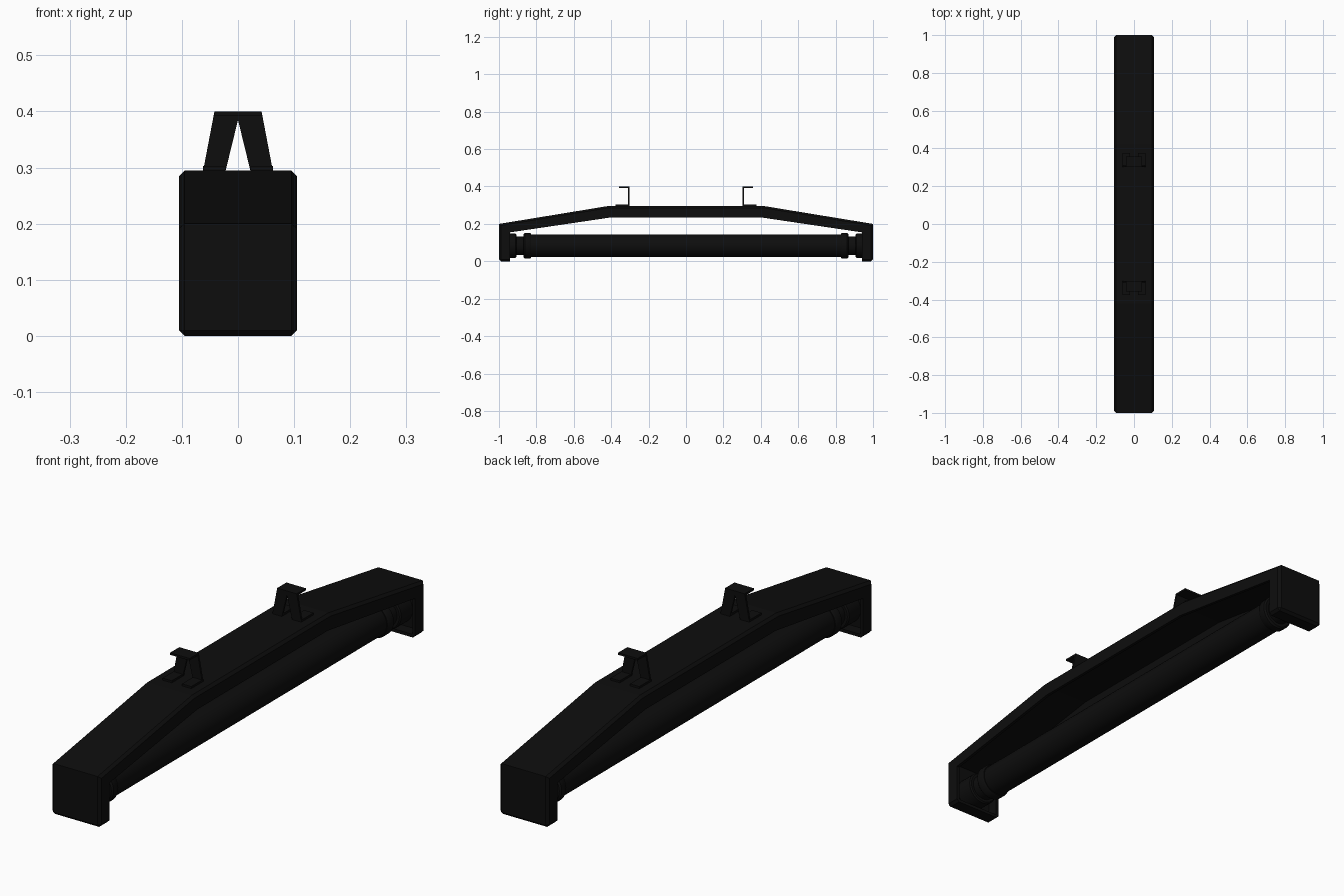
import bpy, bmesh, math
from mathutils import Matrix

cube = bpy.data.objects.get("Cube")
if cube:
    bpy.data.objects.remove(cube, do_unlink=True)

# Single near-black finish
black = bpy.data.materials.new("matte_black")
black.use_nodes = True
colour = (0.004, 0.004, 0.004, 1)
black.diffuse_color = colour
black.node_tree.nodes["Principled BSDF"].inputs["Base Color"].default_value = colour


def finish(name, bm, smooth=False):
    bmesh.ops.recalc_face_normals(bm, faces=bm.faces)
    mesh = bpy.data.meshes.new(name)
    bm.to_mesh(mesh)
    bm.free()
    mesh.materials.append(black)
    obj = bpy.data.objects.new(name, mesh)
    bpy.context.collection.objects.link(obj)
    if smooth:
        bpy.ops.object.select_all(action='DESELECT')
        obj.select_set(True)
        bpy.context.view_layer.objects.active = obj
        bpy.ops.object.shade_smooth_by_angle(angle=math.radians(35))
    return obj


def prism(bm, points, vector):
    """Extrude a closed outline along a vector."""
    face = bm.faces.new([bm.verts.new(p) for p in points])
    new = bmesh.ops.extrude_face_region(bm, geom=[face])["geom"]
    verts = [v for v in new if isinstance(v, bmesh.types.BMVert)]
    bmesh.ops.translate(bm, verts=verts, vec=vector)


# Housing: bent strip with chamfered outside and hollow underside
half = 0.105
outer = [(1, 0), (1, 0.2), (0.42, 0.295)]
inner = [(0.40, 0.235), (0.94, 0.155), (0.94, 0)]
mirror = lambda pts: [(-y, z) for y, z in reversed(pts)]
outline = outer + mirror(outer) + mirror(inner) + inner
bm = bmesh.new()
prism(bm, [(-half, y, z) for y, z in outline], (2 * half, 0, 0))
bmesh.ops.recalc_face_normals(bm, faces=bm.faces)
under = set()
for f in bm.faces:
    c = f.calc_center_median()
    if abs(f.normal.x) < 0.5 and 0.01 < c.z and abs(c.y) < 0.95:
        if f.normal.z < -0.5 or f.normal.y * c.y < -0.5:
            under.add(f)
edges = [e for e in bm.edges
         if not under.intersection(e.link_faces)
         and (any(abs(f.normal.x) > 0.9 for f in e.link_faces)
              or all(v.co.z < 0.001 for v in e.verts))]
bmesh.ops.bevel(bm, geom=edges, offset=0.01, segments=1, affect='EDGES')
bm.normal_update()
under = []
for f in bm.faces:
    c = f.calc_center_median()
    if abs(f.normal.x) < 0.1 and 0.03 < c.z and abs(c.y) < 0.95:
        if f.normal.z < -0.5 or f.normal.y * c.y < -0.5:
            under.append(f)
bmesh.ops.inset_region(bm, faces=under, thickness=0.012, depth=0, use_even_offset=True)
bmesh.ops.inset_region(bm, faces=under, thickness=0.001, depth=-0.042, use_even_offset=True)
finish("housing", bm)


# Turned parts share the lamp axis
def lathe(name, profile, sides=32):
    bm = bmesh.new()
    verts = [bm.verts.new((r, y, 0.083)) for y, r in profile]
    path = [bm.edges.new(pair) for pair in zip(verts, verts[1:])]
    bmesh.ops.spin(bm, geom=verts + path, cent=(0, 0, 0.083), axis=(0, 1, 0),
                   angle=2 * math.pi, steps=sides)
    bmesh.ops.remove_doubles(bm, verts=bm.verts, dist=0.0005)
    finish(name, bm, smooth=True)


lathe("lamp_tube", [(-0.84, 0), (-0.84, 0.061), (0.84, 0.061), (0.84, 0)])

# Collars, necks and sockets at both ends
for s, end in ((-1, "front"), (1, "back")):
    parts = {
        "collar": [(0.828, 0), (0.828, 0.064), (0.834, 0.068),
                   (0.862, 0.068), (0.868, 0.062), (0.868, 0)],
        "neck": [(0.86, 0), (0.86, 0.05), (0.915, 0.05), (0.915, 0)],
        "socket": [(0.907, 0), (0.907, 0.06), (0.912, 0.065),
                   (0.983, 0.065), (0.983, 0)],
    }
    for part, profile in parts.items():
        lathe(end + "_" + part, [(s * y, r) for y, r in profile])

    # Hanging bracket: split upright, top tab and two feet
    bm = bmesh.new()
    y, t = s * 0.301, 0.008
    for m in (-1, 1):
        leg = [(0.022, 0.295), (0.062, 0.295), (0.042, 0.4), (0, 0.4), (0, 0.385)]
        prism(bm, [(m * x, y, z) for x, z in leg], (0, s * t, 0))
        foot = [(0.022, y), (0.062, y), (0.062, s * 0.376), (0.022, s * 0.376)]
        prism(bm, [(m * x, fy, 0.293) for x, fy in foot], (0, 0, 0.01))
    tab = [(-0.042, y), (0.042, y), (0.042, s * 0.358), (-0.042, s * 0.358)]
    prism(bm, [(x, ty, 0.392) for x, ty in tab], (0, 0, t))
    finish(end + "_bracket", bm)
